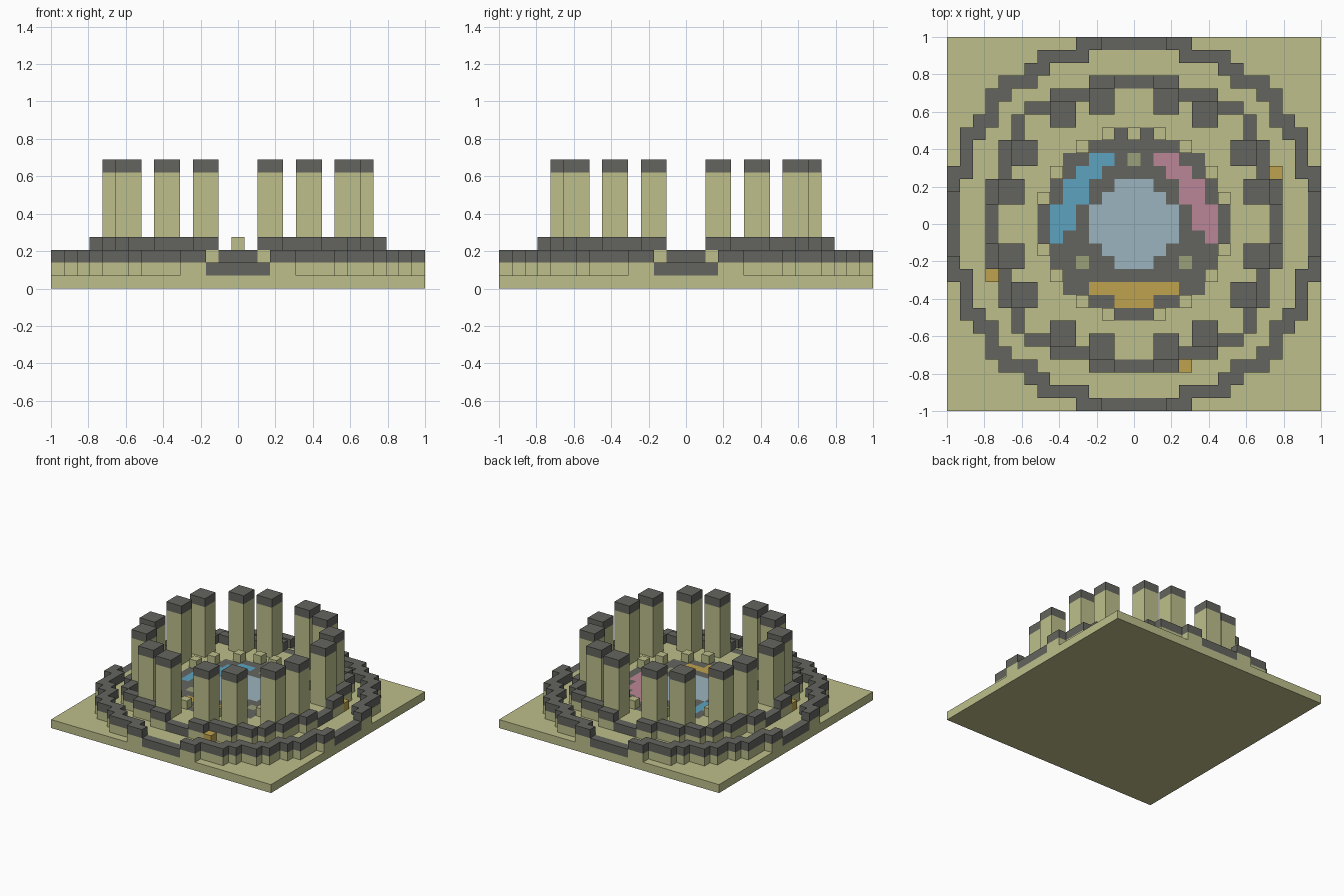
import bpy
import bmesh
from itertools import product

default = bpy.data.objects.get("Cube")
if default:
    bpy.data.objects.remove(default, do_unlink=True)

U = 2 / 29  # one block
SPAN = range(-14, 15)


def material(name, *rgb):
    mat = bpy.data.materials.new(name)
    mat.use_nodes = True
    mat.diffuse_color = (*rgb, 1)
    mat.node_tree.nodes["Principled BSDF"].inputs["Base Color"].default_value = (*rgb, 1)
    return mat


SAND, DARK, BLUE, PALE, PINK, GOLD, OLIVE = range(7)
MATS = [
    material("sandstone", 0.51, 0.52, 0.26),
    material("dark stone", 0.127, 0.127, 0.114),
    material("blue tile", 0.11, 0.37, 0.52),
    material("pale blue tile", 0.33, 0.456, 0.52),
    material("pink tile", 0.50, 0.24, 0.31),
    material("gold", 0.52, 0.36, 0.075),
    material("olive stone", 0.32, 0.35, 0.19),
]


def blocks(name, cells, level, height, paint):
    """Solid made of grid cells; paint is a colour or a rule for each cell."""
    cells = set(cells)
    bm = bmesh.new()
    verts = {}
    z0, z1 = level * U, (level + height) * U

    def face(points, colour):
        ring = []
        for p in points:
            if p not in verts:
                verts[p] = bm.verts.new((p[0] * U, p[1] * U, p[2]))
            ring.append(verts[p])
        bm.faces.new(ring).material_index = colour

    for x, y in sorted(cells):
        colour = paint(x, y) if callable(paint) else paint
        corners = [(x - .5, y - .5), (x + .5, y - .5), (x + .5, y + .5), (x - .5, y + .5)]
        face([(*c, z1) for c in corners], colour)
        face([(*c, z0) for c in reversed(corners)], colour)
        for i, (dx, dy) in enumerate([(0, -1), (1, 0), (0, 1), (-1, 0)]):
            if (x + dx, y + dy) not in cells:
                a, b = corners[i], corners[(i + 1) % 4]
                face([(*a, z0), (*b, z0), (*b, z1), (*a, z1)], colour)
    mesh = bpy.data.meshes.new(name)
    bm.to_mesh(mesh)
    bm.free()
    for mat in MATS:
        mesh.materials.append(mat)
    obj = bpy.data.objects.new(name, mesh)
    bpy.context.collection.objects.link(obj)
    return obj


def round_area(widths):
    """Cells of a stepped circle, from the half width of each row."""
    return {(x, y) for x, y in product(SPAN, SPAN)
            if abs(y) < len(widths) and abs(x) <= widths[abs(y)]}


def rim(area, diagonal):
    steps = [s for s in product((-1, 0, 1), repeat=2) if diagonal or 0 in s]
    return {(x, y) for x, y in area
            if any((x + dx, y + dy) not in area for dx, dy in steps)}


def gateway(cells, half):
    return {c for c in cells if min(abs(c[0]), abs(c[1])) <= half}


def mirrored(points):
    """All mirrored and transposed copies of the points."""
    return {(sx * a, sy * b) for p in points for a, b in (p, p[::-1])
            for sx in (-1, 1) for sy in (-1, 1)}


# Square ground slab
blocks("ground_slab", product(SPAN, SPAN), 0, 1, SAND)

# Lower terrace with its low wall and four gateways
lower = round_area([14] * 5 + [13] * 3 + [12, 11, 11, 10, 8, 7, 4])
outer_rim = rim(lower, True)
outer_gates = gateway(outer_rim, 2)
blocks("lower_terrace", lower, 1, 1, lambda x, y: DARK if (x, y) in outer_gates else SAND)
blocks("outer_wall", outer_rim - outer_gates, 2, 1, DARK)

# Upper terrace with its tiled floor
upper = round_area([11] * 4 + [10] * 3 + [9, 9, 8, 6, 3])
inner_rim = rim(upper, False)
inner_gates = gateway(inner_rim, 1)
ARC = {(2, 5), (3, 5), (3, 4), (4, 4), (4, 3), (5, 3), (4, 2), (5, 2),
       (5, 1), (6, 1), (5, 0), (6, 0), (6, -1)}


def floor_colour(x, y):
    r = x * x + y * y
    if (x, y) in inner_gates:
        return DARK
    if r > 50:
        return SAND
    if r <= 10:
        return PALE
    if (abs(x), y) in ARC:
        return PINK if x > 0 else BLUE
    if (y == -5 and abs(x) <= 3) or (y == -6 and abs(x) <= 1):
        return GOLD
    if (abs(x), y) in {(0, 5), (4, -3)}:
        return OLIVE
    return DARK


blocks("upper_terrace", upper, 2, 1, floor_colour)
blocks("inner_wall", inner_rim - inner_gates, 3, 1, DARK)

# Low posts around the tiled floor
blocks("floor_posts", mirrored([(2, 7), (4, 6)]) | {(0, 7)}, 3, 1, SAND)

# Ring of sixteen square pillars with dark caps
pillars = mirrored(list(product((2, 3), (9, 10))) + list(product((5, 6), (8, 9))))
blocks("pillar_shafts", pillars, 3, 6, SAND)
blocks("pillar_caps", pillars, 9, 1, DARK)

# Gold blocks beside the inner wall
blocks("gold_blocks", [(11, 4), (-11, -4), (4, -11)], 2, 1, GOLD)
